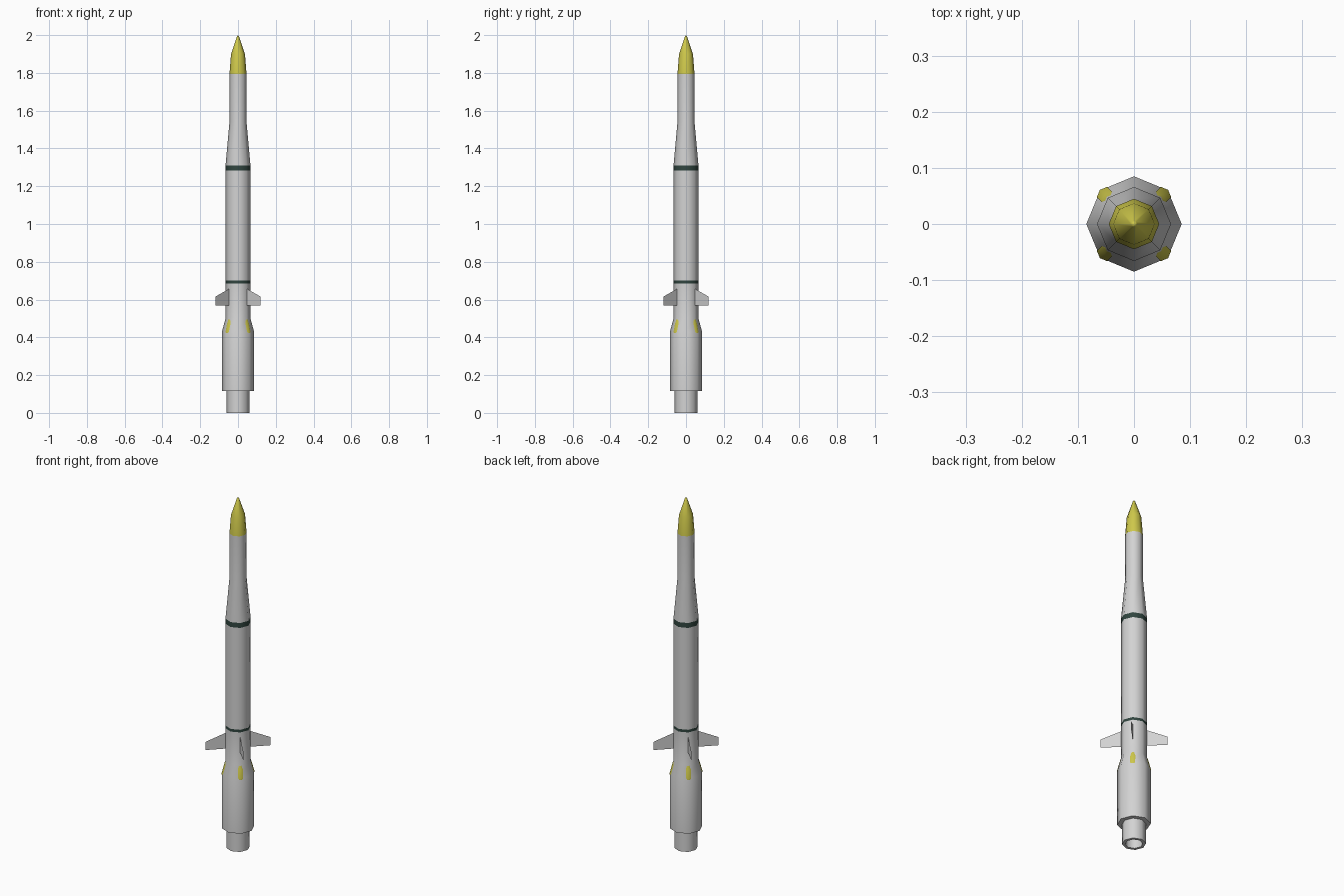
import bpy, bmesh, math
from mathutils import Vector

cube = bpy.data.objects.get("Cube")
if cube:
    bpy.data.objects.remove(cube, do_unlink=True)


def material(name, rgb):
    m = bpy.data.materials.new(name)
    m.use_nodes = True
    color = (*rgb, 1)
    m.diffuse_color = color
    m.node_tree.nodes["Principled BSDF"].inputs["Base Color"].default_value = color
    return m


GREY = material("light grey", (0.65, 0.65, 0.65))
YELLOW = material("yellow", (0.62, 0.58, 0.07))
GREEN = material("dark green", (0.03, 0.06, 0.05))
SIDES = 8
BODY_R, BOOST_R, NECK_R = 0.066, 0.085, 0.045
SHOULDER_LOW, SHOULDER_TOP = 0.43, 0.5


def finish(name, bm, mat, smooth=True):
    mesh = bpy.data.meshes.new(name)
    bm.to_mesh(mesh)
    bm.free()
    obj = bpy.data.objects.new(name, mesh)
    bpy.context.collection.objects.link(obj)
    mesh.materials.append(mat)
    if smooth:
        bpy.ops.object.select_all(action="DESELECT")
        obj.select_set(True)
        bpy.context.view_layer.objects.active = obj
        bpy.ops.object.shade_smooth_by_angle(angle=math.radians(50))
    return obj


def lathe(name, profile, mat):
    """Turn a (radius, height) profile into an eight-sided shell."""
    bm = bmesh.new()
    verts = [bm.verts.new((r, 0, z)) for r, z in profile]
    edges = [bm.edges.new(pair) for pair in zip(verts, verts[1:])]
    bmesh.ops.spin(bm, geom=verts + edges, cent=(0, 0, 0), axis=(0, 0, 1),
                   angle=math.tau, steps=SIDES, use_merge=True)
    bmesh.ops.remove_doubles(bm, verts=bm.verts, dist=1e-5)
    bmesh.ops.recalc_face_normals(bm, faces=bm.faces)
    return finish(name, bm, mat)


# Hollow exhaust nozzle
lathe("exhaust_nozzle", [(0, 0.1), (0.045, 0.1), (0.045, 0), (0.061, 0),
                         (0.061, 0.115)], GREY)

# Booster with tapered shoulder, running on into the main body and neck
body = lathe("main_body", [
    (0.061, 0.115), (BOOST_R, 0.115), (BOOST_R, SHOULDER_LOW),
    (BODY_R, SHOULDER_TOP), (BODY_R, 0.685), (BODY_R, 0.7),
    (BODY_R, 1.282), (BODY_R, 1.31), (NECK_R, 1.54), (NECK_R, 1.795)], GREY)
# Painted bands
body.data.materials.append(GREEN)
for face in body.data.polygons:
    z = face.center.z
    if 0.685 < z < 0.7 or 1.282 < z < 1.31:
        face.material_index = 1

# Pointed nose
lathe("nose_cone", [(NECK_R, 1.795), (0.037, 1.9), (0.006, 1.992), (0, 2)], YELLOW)


def shoulder_point(z, side):
    """Point on the shoulder near the diagonal corner, just off the surface."""
    t = (z - SHOULDER_LOW) / (SHOULDER_TOP - SHOULDER_LOW)
    r = BOOST_R + (BODY_R - BOOST_R) * max(0, t) + 0.001
    corner = Vector((r, 0, z))
    turn = math.tau / SIDES
    neighbour = Vector((r * math.cos(turn), r * math.sin(turn), z))
    p = corner.lerp(neighbour, abs(side) / (neighbour - corner).length)
    return Vector((p.x, math.copysign(p.y, side), z))


for i, label in enumerate(("back_left", "back_right", "front_right", "front_left")):
    angle = math.pi / 4 + i * math.pi / 2

    # Thin swept fin
    bm = bmesh.new()
    outline = [(0.06, 0.568), (0.17, 0.568), (0.17, 0.615), (0.06, 0.66)]
    bm.faces.new([bm.verts.new((r, 0, z)) for r, z in outline])
    fin = finish("fin_" + label, bm, GREY, smooth=False)
    fin.rotation_euler.z = angle

    # Painted patch folded over the shoulder corner
    bm = bmesh.new()
    rows = [(0.422, 0.008), (SHOULDER_LOW, 0.014), (0.475, 0.014), (0.495, 0.007)]
    grid = [[bm.verts.new(shoulder_point(z, s)) for s in (-w, 0, w)] for z, w in rows]
    for low, high in zip(grid, grid[1:]):
        for k in range(2):
            bm.faces.new((low[k], low[k + 1], high[k + 1], high[k]))
    patch = finish("shoulder_patch_" + label, bm, YELLOW)
    patch.rotation_euler.z = angle
